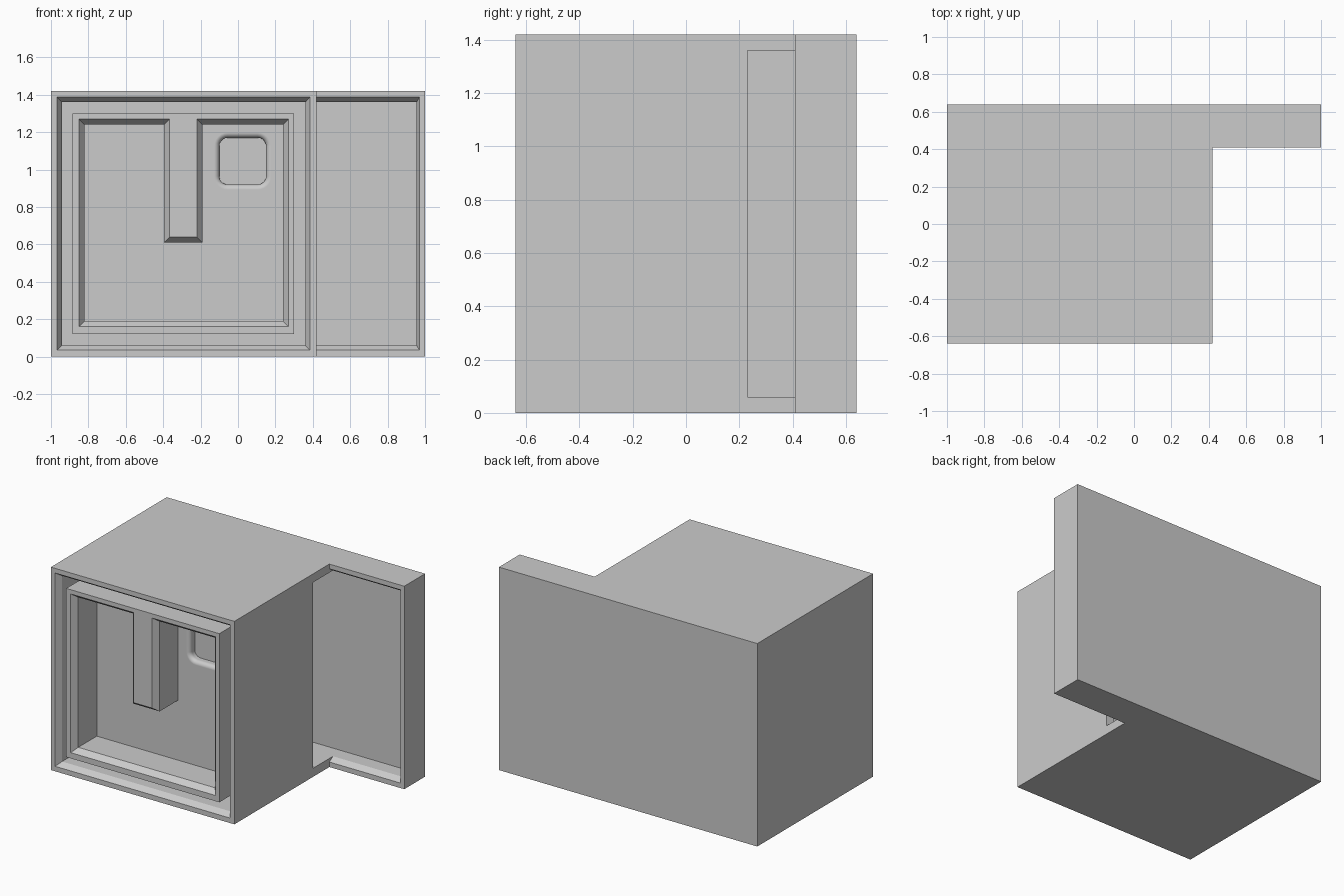
import bpy, bmesh
from math import sin, cos, pi

if "Cube" in bpy.data.objects:
    bpy.data.objects.remove(bpy.data.objects["Cube"])


def loft(name, rings):
    """Solid through a list of equal-length rings of 3D points, capped at both ends."""
    bm = bmesh.new()
    vs = [[bm.verts.new(p) for p in r] for r in rings]
    n = len(vs[0])
    for a, b in zip(vs, vs[1:]):
        for i in range(n):
            j = (i + 1) % n
            bm.faces.new((a[i], a[j], b[j], b[i]))
    bm.faces.new(vs[0])
    bm.faces.new(vs[-1])
    bmesh.ops.recalc_face_normals(bm, faces=bm.faces)
    me = bpy.data.meshes.new(name)
    bm.to_mesh(me)
    bm.free()
    ob = bpy.data.objects.new(name, me)
    bpy.context.collection.objects.link(ob)
    return ob


def rect(y, x0, x1, z0, z1):
    return [(x0, y, z0), (x1, y, z0), (x1, y, z1), (x0, y, z1)]


def round_rect(y, cx, cz, h, r, steps=6):
    pts = []
    for k, (sx, sz) in enumerate([(1, 1), (-1, 1), (-1, -1), (1, -1)]):
        for i in range(steps + 1):
            a = (k + i / steps) * pi / 2
            pts.append((cx + sx * (h - r) + r * cos(a), y, cz + sz * (h - r) + r * sin(a)))
    return pts


def cut(ob, cutter):
    m = ob.modifiers.new("cut", 'BOOLEAN')
    m.operation, m.solver, m.object = 'DIFFERENCE', 'EXACT', cutter
    bpy.context.view_layer.objects.active = ob
    bpy.ops.object.modifier_apply(modifier=m.name)
    bpy.data.objects.remove(cutter)


# L-shaped outer case: deep main body plus thin side wing
plan = [(-1, -.64), (.42, -.64), (.42, .41), (1, .41), (1, .64), (-1, .64)]
case = loft("case", [[(x, y, z) for x, y in plan] for z in (0, 1.42)])

# main cavity with chamfered mouth
cut(case, loft("main_cavity", [
    rect(-.68, -.99, .41, .01, 1.41),
    rect(-.64, -.967, .385, .035, 1.387),
    rect(-.60, -.942, .36, .06, 1.36),
    rect(.55, -.942, .36, .06, 1.36)]))
# wing cavity, which also opens the main side wall
cut(case, loft("wing_cavity", [
    rect(.23, .30, .955, .06, 1.36),
    rect(.55, .30, .955, .06, 1.36)]))
# chamfered mouth of the wing
cut(case, loft("wing_mouth", [
    rect(.37, .42, .985, .01, 1.41),
    rect(.41, .42, .97, .035, 1.387),
    rect(.45, .42, .955, .06, 1.36)]))

# inner tray
tray = loft("tray", [rect(y, -.885, .30, .12, 1.30) for y in (-.635, -.28)])


def tray_outline(y, d):
    """Tray recess with a tongue hanging from the top, shrunk by d."""
    xz = [(-.85 + d, .16 + d), (.27 - d, .16 + d), (.27 - d, 1.27 - d), (-.22 + d, 1.27 - d),
          (-.22 + d, .64 - d), (-.365 - d, .64 - d), (-.365 - d, 1.27 - d), (-.85 + d, 1.27 - d)]
    return [(x, y, z) for x, z in xz]


# tray recess with chamfered mouth
cut(tray, loft("tray_recess", [
    tray_outline(-.665, -.022), tray_outline(-.635, 0),
    tray_outline(-.595, .03), tray_outline(-.39, .03)]))

# rounded pocket in the tray back, with a filleted lip
fillet, steps = .028, 6
rings = [round_rect(-.44, .025, 1.045, .125 + fillet, .045 + fillet)]
for i in range(steps + 1):
    t = i / steps * pi / 2
    g = fillet * (1 - sin(t))
    rings.append(round_rect(-.39 + fillet * (1 - cos(t)), .025, 1.045, .125 + g, .045 + g))
rings.append(round_rect(-.335, .025, 1.045, .125, .045))
cut(tray, loft("tray_pocket", rings))

# smooth the fillet, keep the flat faces crisp
bpy.ops.object.select_all(action='DESELECT')
tray.select_set(True)
bpy.context.view_layer.objects.active = tray
bpy.ops.object.shade_smooth_by_angle(angle=pi / 6)
tray.modifiers.new("weighted_normals", 'WEIGHTED_NORMAL').keep_sharp = True
